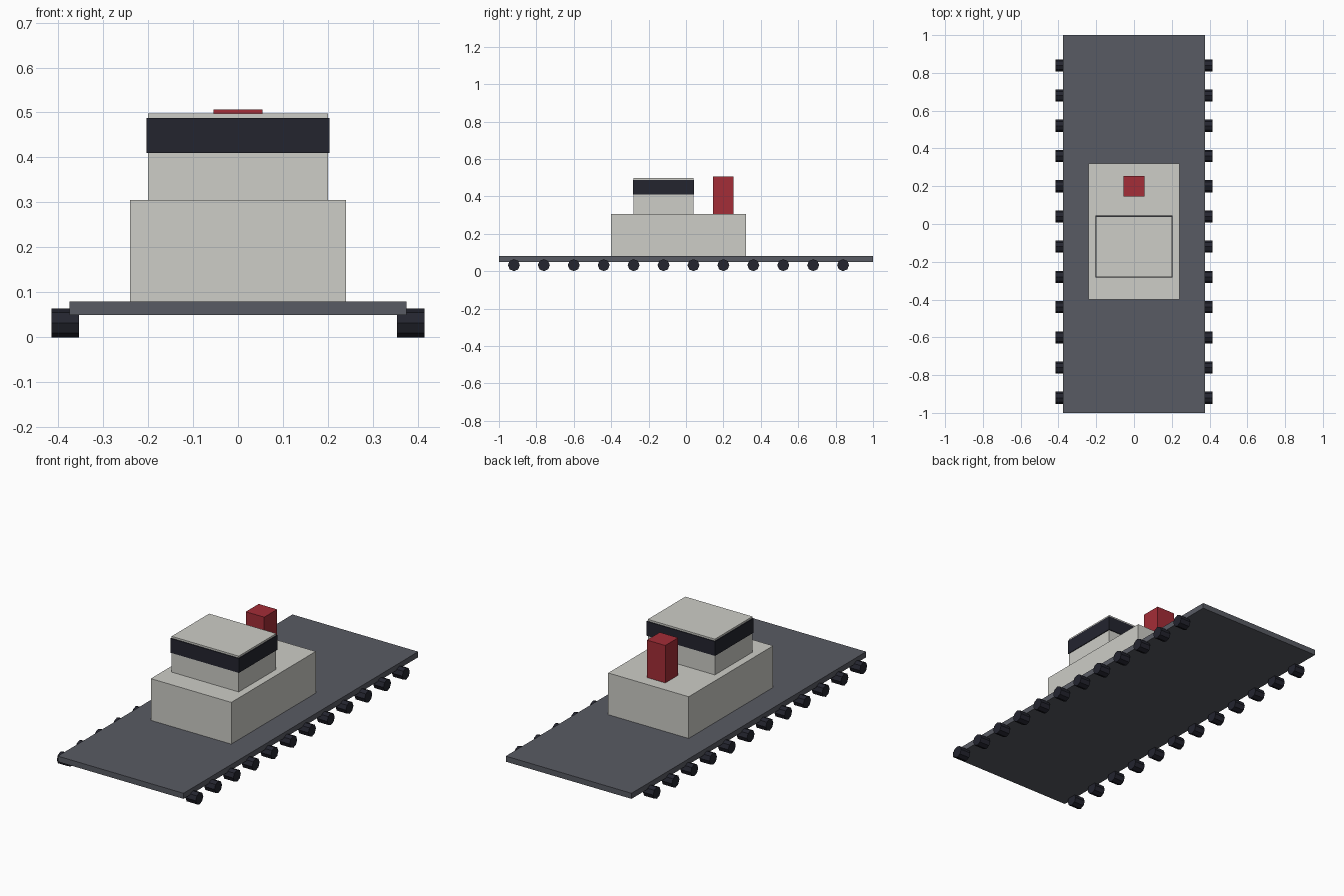
import bpy
import math

cube = bpy.data.objects.get("Cube")
if cube:
    bpy.data.objects.remove(cube, do_unlink=True)


def material(name, rgb):
    mat = bpy.data.materials.new(name)
    mat.use_nodes = True
    mat.diffuse_color = (*rgb, 1)
    mat.node_tree.nodes["Principled BSDF"].inputs["Base Color"].default_value = (*rgb, 1)
    return mat


deck_grey = material("deck_grey", (0.098, 0.104, 0.125))
off_white = material("off_white", (0.61, 0.61, 0.57))
dark_navy = material("dark_navy", (0.017, 0.018, 0.028))
funnel_red = material("funnel_red", (0.37, 0.026, 0.038))


def box(name, xs, ys, zs, mat):
    """Axis-aligned box given its extent along each axis."""
    spans = (xs, ys, zs)
    bpy.ops.mesh.primitive_cube_add(size=1, location=[sum(s) / 2 for s in spans])
    obj = bpy.context.object
    obj.name = name
    obj.scale = [s[1] - s[0] for s in spans]
    bpy.ops.object.transform_apply(location=False, rotation=False, scale=True)
    obj.data.materials.append(mat)
    return obj


# Deck and superstructure
box("deck", (-0.375, 0.375), (-1, 1), (0.05, 0.08), deck_grey)
box("deckhouse", (-0.24, 0.24), (-0.4, 0.32), (0.08, 0.305), off_white)
box("bridge", (-0.2, 0.2), (-0.28, 0.04), (0.305, 0.498), off_white)
box("bridge_window_band", (-0.204, 0.204), (-0.284, 0.044), (0.41, 0.488), dark_navy)
box("funnel", (-0.055, 0.055), (0.145, 0.255), (0.305, 0.507), funnel_red)

# Row of rollers along both sides, each with a corner pointing up
radius = 0.032
for side, x in (("left", 0.384), ("right", -0.384)):
    for i in range(12):
        bpy.ops.mesh.primitive_cylinder_add(
            vertices=8, radius=radius, depth=0.061,
            location=(x, -0.92 + 0.16 * i, radius), rotation=(0, math.pi / 2, 0))
        roller = bpy.context.object
        roller.name = f"{side}_roller_{i + 1}"
        roller.data.materials.append(dark_navy)
